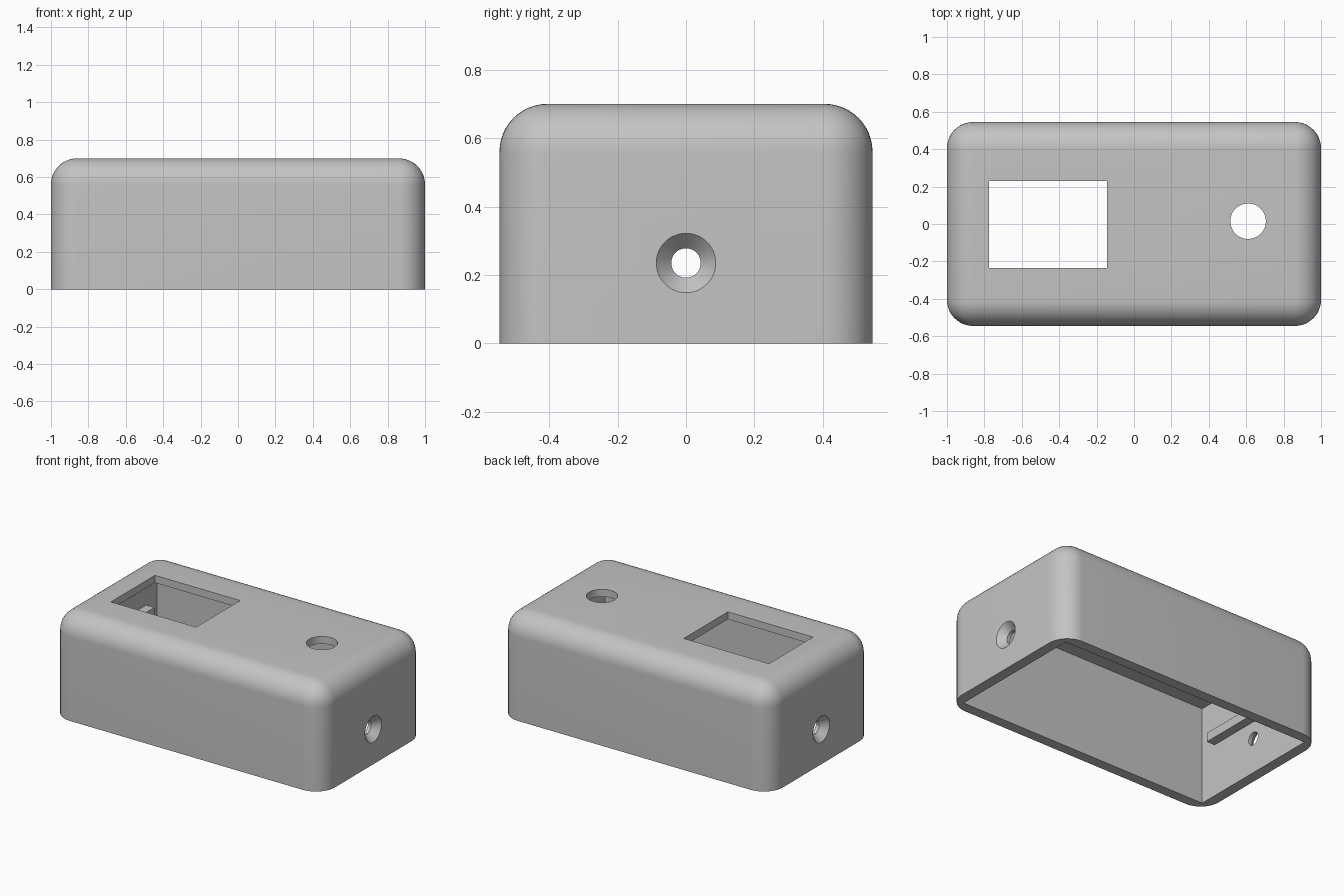
import bpy, bmesh, math
from mathutils import Matrix, Vector

cube = bpy.data.objects.get("Cube")
if cube:
    bpy.data.objects.remove(cube, do_unlink=True)

WIDTH, DEPTH, HEIGHT = 2.0, 1.09, 0.70
RADIUS, WALL, ROOF = 0.14, 0.07, 0.05

grey = bpy.data.materials.new("light grey plastic")
grey.use_nodes = True
colour = (0.55, 0.55, 0.55, 1)
grey.diffuse_color = colour
grey.node_tree.nodes["Principled BSDF"].inputs["Base Color"].default_value = colour


def finish(name, bm):
    mesh = bpy.data.meshes.new(name)
    bmesh.ops.recalc_face_normals(bm, faces=bm.faces)
    bm.to_mesh(mesh)
    bm.free()
    obj = bpy.data.objects.new(name, mesh)
    bpy.context.collection.objects.link(obj)
    mesh.materials.append(grey)
    return obj


def box_mesh(low, high):
    low, high = Vector(low), Vector(high)
    bm = bmesh.new()
    size = Matrix.Diagonal((*(high - low), 1))
    bmesh.ops.create_cube(bm, size=1, matrix=Matrix.Translation((low + high) / 2) @ size)
    return bm


def box(name, low, high):
    return finish(name, box_mesh(low, high))


def cone(name, centre, r_inner, r_outer, length, axis):
    """Tapered cylinder, with r_outer at the end that axis points to."""
    bm = bmesh.new()
    turn = Vector(axis).to_track_quat("Z", "Y").to_matrix().to_4x4()
    bmesh.ops.create_cone(bm, cap_ends=True, segments=48, radius1=r_inner,
                          radius2=r_outer, depth=length,
                          matrix=Matrix.Translation(centre) @ turn)
    return finish(name, bm)


# Rounded outer shell: every edge except the bottom ones is filleted
bm = box_mesh((-WIDTH / 2, -DEPTH / 2, 0), (WIDTH / 2, DEPTH / 2, HEIGHT))
rounded = [e for e in bm.edges if max(v.co.z for v in e.verts) > 0.1]
bmesh.ops.bevel(bm, geom=rounded, offset=RADIUS, segments=12, profile=0.5,
                affect="EDGES", clamp_overlap=True)
case = finish("case_shell", bm)

# Cavity, display window and button hole
inner_x, inner_y = WIDTH / 2 - WALL, DEPTH / 2 - WALL
cutters = [
    box("cavity_cutter", (-inner_x, -inner_y, -0.1), (inner_x, inner_y, HEIGHT - ROOF)),
    box("window_cutter", (-0.775, -0.235, 0.5), (-0.145, 0.23, 0.9)),
    cone("button_hole_cutter", (0.61, 0.015, 0.7), 0.095, 0.095, 0.4, (0, 0, 1)),
]

# Countersunk screw hole in each end wall
SINK = 0.045
for side in (-1, 1):
    axis = (side, 0, 0)
    cutters.append(cone("screw_hole_cutter", (side * 0.95, 0, 0.235),
                        0.043, 0.043, 0.2, axis))
    cutters.append(cone("countersink_cutter", (side * (1 - SINK / 2), 0, 0.235),
                        0.043, 0.087, SINK + 0.0004, axis))

for cutter in cutters:
    cutter.hide_render = True
    mod = case.modifiers.new(cutter.name, "BOOLEAN")
    mod.operation, mod.solver, mod.object = "DIFFERENCE", "EXACT", cutter

bpy.ops.object.select_all(action="DESELECT")
bpy.context.view_layer.objects.active = case
case.select_set(True)
for mod in list(case.modifiers):
    bpy.ops.object.modifier_apply(modifier=mod.name)
for cutter in cutters:
    bpy.data.objects.remove(cutter, do_unlink=True)
bpy.ops.object.shade_smooth_by_angle(angle=math.radians(30))

# Inner ledge on each end wall
for side, label in ((-1, "right"), (1, "left")):
    ends = sorted((side * (inner_x + 0.01), side * (inner_x - 0.06)))
    box(label + "_inner_ledge", (ends[0], -0.36, 0.35), (ends[1], 0.36, 0.41))
